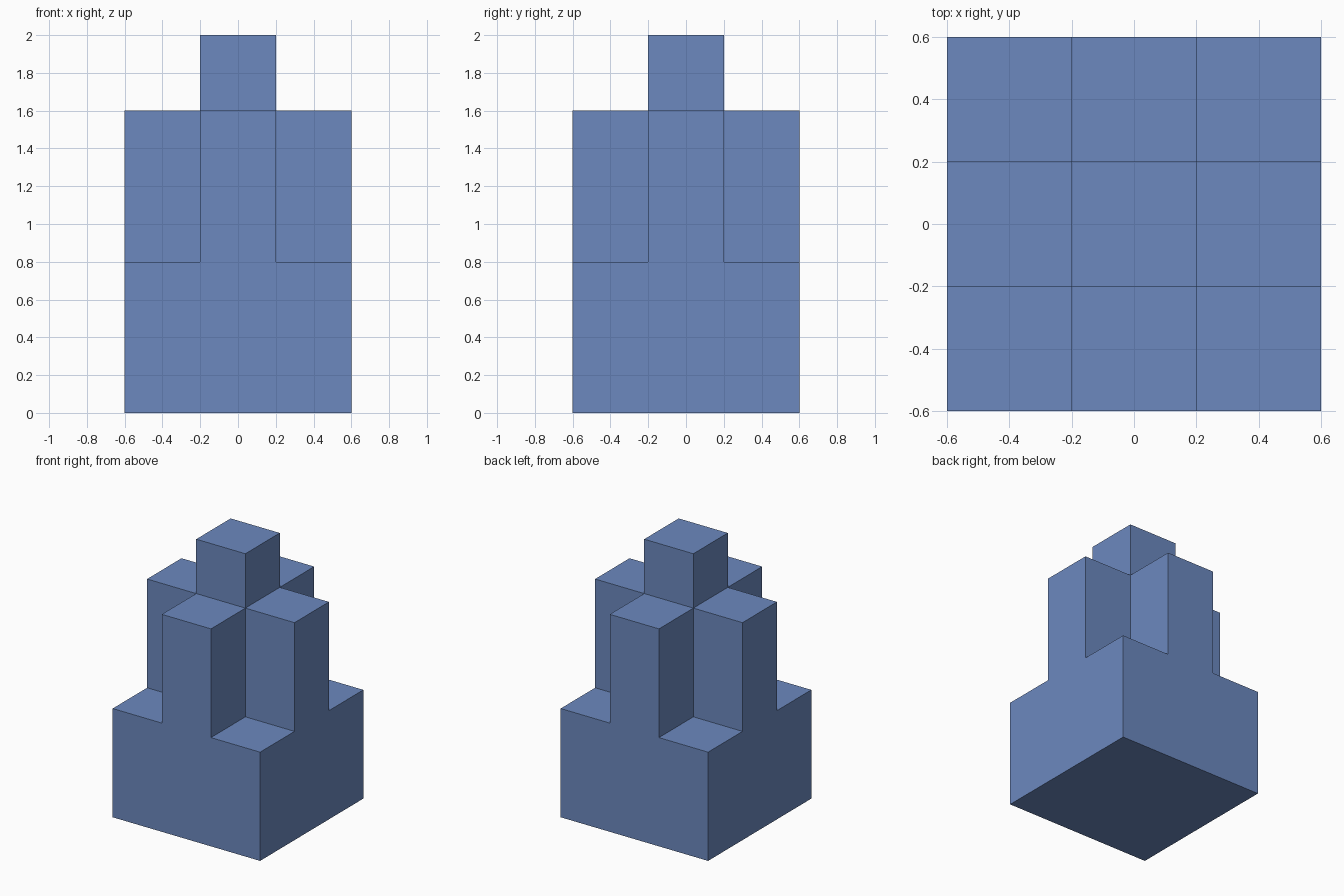
import bpy
import bmesh
from mathutils import Matrix, Vector

cube = bpy.data.objects.get("Cube")
if cube:
    bpy.data.objects.remove(cube, do_unlink=True)

WIDTH = 1.2        # side of the square base
HALF_ARM = 0.2     # half the width of the cross arms and the spire
BASE_TOP, CROSS_TOP, SPIRE_TOP = 0.8, 1.6, 2.0


def make_material(name, color):
    mat = bpy.data.materials.new(name)
    mat.use_nodes = True
    mat.diffuse_color = color
    mat.node_tree.nodes["Principled BSDF"].inputs["Base Color"].default_value = color
    return mat


def raise_faces(bm, z, rule, height):
    """Extrude the level faces at height z whose centres satisfy the rule."""
    bm.normal_update()
    faces = [f for f in bm.faces
             if f.normal.z > 0.9
             and abs(f.calc_center_median().z - z) < 0.001
             and rule(f.calc_center_median())]
    result = bmesh.ops.extrude_face_region(bm, geom=faces)
    verts = [g for g in result["geom"] if isinstance(g, bmesh.types.BMVert)]
    bmesh.ops.translate(bm, verts=verts, vec=(0, 0, height))


bm = bmesh.new()

# Base block
bmesh.ops.create_cube(bm, size=1, matrix=Matrix.Translation((0, 0, BASE_TOP / 2))
                      @ Matrix.Diagonal((WIDTH, WIDTH, BASE_TOP, 1)))

# Three by three division
for axis in (Vector((1, 0, 0)), Vector((0, 1, 0))):
    for side in (-HALF_ARM, HALF_ARM):
        bmesh.ops.bisect_plane(bm, geom=bm.verts[:] + bm.edges[:] + bm.faces[:],
                               plane_co=axis * side, plane_no=axis)

# Cross-shaped middle tier, then the central spire
raise_faces(bm, BASE_TOP, lambda c: min(abs(c.x), abs(c.y)) < HALF_ARM,
            CROSS_TOP - BASE_TOP)
raise_faces(bm, CROSS_TOP, lambda c: max(abs(c.x), abs(c.y)) < HALF_ARM,
            SPIRE_TOP - CROSS_TOP)

# Merge flat neighbouring faces
bmesh.ops.dissolve_limit(bm, angle_limit=0.01, verts=bm.verts[:], edges=bm.edges[:])
bmesh.ops.recalc_face_normals(bm, faces=bm.faces[:])

mesh = bpy.data.meshes.new("stepped_tower")
bm.to_mesh(mesh)
bm.free()
mesh.materials.append(make_material("soft blue", (0.15, 0.25, 0.52, 1)))
tower = bpy.data.objects.new("stepped_tower", mesh)
bpy.context.collection.objects.link(tower)
